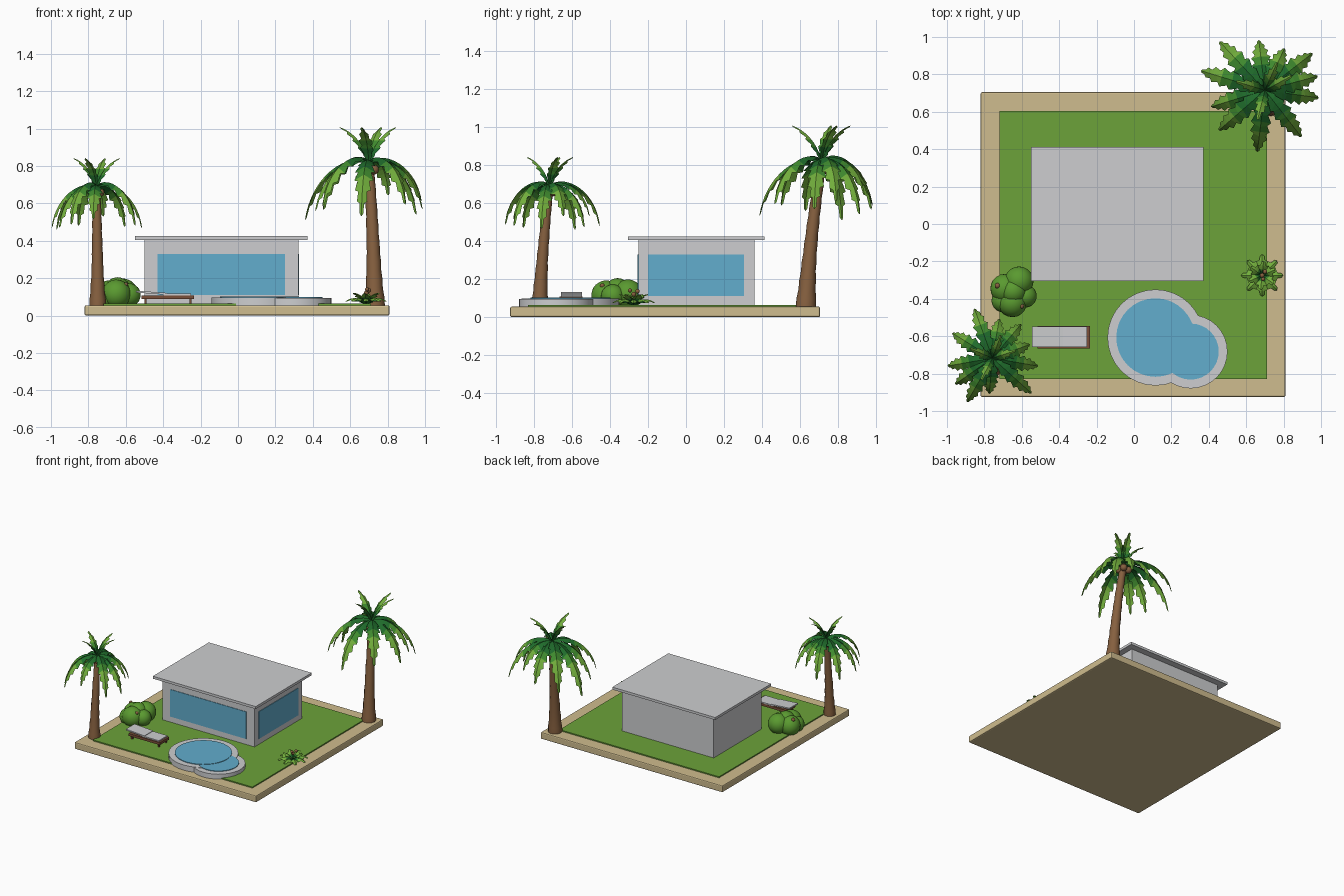
import bpy, bmesh, math, random
from mathutils import Vector, Matrix

if "Cube" in bpy.data.objects:
    bpy.data.objects.remove(bpy.data.objects["Cube"])

random.seed(4)


def mat(name, hexcol):
    m = bpy.data.materials.new(name)
    rgb = [int(hexcol[i:i + 2], 16) / 255 for i in (0, 2, 4)]
    m.diffuse_color = [c / 12.92 if c < 0.04 else ((c + 0.055) / 1.055) ** 2.4 for c in rgb] + [1]
    m.use_nodes = True
    m.node_tree.nodes["Principled BSDF"].inputs["Base Color"].default_value = m.diffuse_color
    return m


SAND = mat("sand", "CFBC8E")
GRASS = mat("grass", "6CA23A")
GREY = mat("pale grey", "CDCED0")
BLUE = mat("water blue", "62ADCD")
WOOD = mat("lounger wood", "7A4F38")
BARK = mat("bark brown", "86603F")
DARK = mat("dark leaf", "1F6B2B")
MID = mat("mid leaf", "3F8A2E")
LIGHT = mat("light leaf", "72AE3C")
BUSH = mat("bush green", "5A9A30")


def finish(name, bm, mats, smooth=None):
    me = bpy.data.meshes.new(name)
    bm.to_mesh(me)
    bm.free()
    ob = bpy.data.objects.new(name, me)
    bpy.context.collection.objects.link(ob)
    for m in mats:
        me.materials.append(m)
    if smooth:
        bpy.ops.object.select_all(action='DESELECT')
        ob.select_set(True)
        bpy.context.view_layer.objects.active = ob
        bpy.ops.object.shade_smooth_by_angle(angle=math.radians(smooth))
    return ob


def box(name, m, x, y, z, bevel=0, tilt=0):
    bm = bmesh.new()
    bmesh.ops.create_cube(bm, size=1)
    size = Vector((x[1] - x[0], y[1] - y[0], z[1] - z[0]))
    mid = Vector((x[0] + x[1], y[0] + y[1], z[0] + z[1])) / 2
    bmesh.ops.scale(bm, vec=size, verts=bm.verts)
    if bevel:
        bmesh.ops.bevel(bm, geom=bm.edges[:], offset=bevel, segments=2, affect='EDGES', profile=0.5)
    bmesh.ops.rotate(bm, matrix=Matrix.Rotation(tilt, 3, 'Y'), verts=bm.verts)
    bmesh.ops.translate(bm, vec=mid, verts=bm.verts)
    return finish(name, bm, [m])


def disc(name, m, x, y, r, z0, z1):
    bm = bmesh.new()
    bmesh.ops.create_cone(bm, cap_ends=True, segments=32, radius1=r, radius2=r, depth=z1 - z0,
                          matrix=Matrix.Translation((x, y, (z0 + z1) / 2)))
    return finish(name, bm, [m], 30)


def balls(name, m, items, sub=2):
    bm = bmesh.new()
    for x, y, z, r in items:
        bmesh.ops.create_icosphere(bm, subdivisions=sub, radius=r, matrix=Matrix.Translation((x, y, z)))
    return finish(name, bm, [m], 60)


def frond(bm, origin, azim, length, e0, e1, width, steps=14, power=0.6):
    """Arching folded leaf with a serrated edge; dark at the root, light at the tip."""
    out = Vector((math.cos(azim), math.sin(azim), 0))
    side = Vector((-out.y, out.x, 0))
    p, rows = Vector(origin), []
    for i in range(steps + 1):
        t = i / steps
        e = math.radians(e0 + (e1 - e0) * t ** power)
        d = out * math.cos(e) + Vector((0, 0, math.sin(e)))
        n = Vector((0, 0, 1)) * math.cos(e) - out * math.sin(e)
        w = width * max(0.04, math.sin(math.pi * (0.08 + 0.92 * t ** 0.85)))
        w *= 1.1 if i % 2 else 0.72
        fwd = d * (length / steps * 0.6 if i % 2 else 0) - n * w * 0.45
        rows.append([bm.verts.new(v) for v in (p - side * w + fwd, p, p + side * w + fwd)])
        p = p + d * length / steps
    for i, (a, b) in enumerate(zip(rows, rows[1:])):
        t = i / steps
        for k in (0, 1):
            f = bm.faces.new((a[k], b[k], b[k + 1], a[k + 1]))
            f.material_index = 0 if t < 0.3 else 1 if t < 0.5 else 2


def palm(name, base, top, r0, r1, tips, droop, k):
    """Leaning ringed trunk, coconuts, drooping fronds and a few upright ones."""
    bm = bmesh.new()
    base, top = Vector(base), Vector(top)
    rings = []
    for i in range(17):
        t = i / 16
        c = base.lerp(top, t)
        c.x += (top.x - base.x) * (t * t - t) * 0.5
        c.y += (top.y - base.y) * (t * t - t) * 0.5
        r = r1 + (r0 - r1) * (0.5 * (1 - t) + 0.5 * (1 - t) ** 5)
        r *= 1.04 if i % 2 else 0.97
        rings.append([bm.verts.new(c + Vector((r * math.cos(a), r * math.sin(a), 0)))
                      for a in (j * math.tau / 12 for j in range(12))])
    for a, b in zip(rings, rings[1:]):
        for j in range(12):
            bm.faces.new((a[j], a[(j + 1) % 12], b[(j + 1) % 12], b[j]))
    bm.faces.new(rings[-1])
    bm.faces.new(rings[0][::-1])
    finish(name + "_trunk", bm, [BARK], 50)

    balls(name + "_coconuts", BARK,
          [(top.x + 0.03 * k * math.cos(a), top.y + 0.03 * k * math.sin(a), top.z - 0.035 * k, 0.024 * k)
           for a in (-2.2, -0.7, 0.9, 2.5)])

    bm = bmesh.new()
    for i, (deg, reach) in enumerate(tips):
        lift = 14 if i % 2 else 0
        frond(bm, top, math.radians(deg), reach / (0.64 + lift * 0.004), 22 + lift, droop, 0.043 * k)
    for deg in (75, 165, 20, 250):
        frond(bm, top, math.radians(deg + random.uniform(-10, 10)), 0.225 * k,
              72, 15, 0.03 * k, 10, 1.2)
    finish(name + "_fronds", bm, [DARK, MID, LIGHT])


# Plot
box("sand_base", SAND, (-0.82, 0.81), (-0.925, 0.705), (0, 0.055), 0.008)
box("lawn", GRASS, (-0.72, 0.71), (-0.83, 0.605), (0.04, 0.064))

# House
box("house_walls", GREY, (-0.50, 0.323), (-0.25, 0.36), (0.055, 0.41))
box("roof_slab", GREY, (-0.55, 0.372), (-0.305, 0.412), (0.405, 0.425))
box("front_window", BLUE, (-0.43, 0.25), (-0.254, -0.248), (0.11, 0.33))
box("side_window", BLUE, (0.320, 0.327), (-0.2, 0.305), (0.11, 0.33))

# Pool: two overlapping round basins
for tag, x, y, r, z in (("large", 0.115, -0.607, 0.257, 0.097), ("small", 0.303, -0.682, 0.197, 0.094)):
    disc(tag + "_pool_rim", GREY, x, y, r, 0.055, z)
    disc(tag + "_pool_water", BLUE, x, y, r - 0.047, z - 0.002, z + 0.005)

# Lounger
box("lounger_frame", WOOD, (-0.515, -0.235), (-0.665, -0.545), (0.088, 0.108))
box("lounger_cushion", GREY, (-0.40, -0.25), (-0.657, -0.547), (0.107, 0.117))
box("lounger_backrest", GREY, (-0.545, -0.38), (-0.657, -0.547), (0.117, 0.127), 0, math.radians(4))
for i, x in enumerate((-0.50, -0.26)):
    for j, y in enumerate((-0.655, -0.565)):
        box("lounger_leg_%d%d" % (i, j), WOOD, (x, x + 0.012), (y, y + 0.012), (0.06, 0.09))

# Round bush with berries
balls("bush", BUSH, [(-0.615, -0.305, 0.12, 0.078), (-0.69, -0.345, 0.11, 0.078),
                     (-0.65, -0.42, 0.115, 0.078), (-0.582, -0.385, 0.11, 0.062),
                     (-0.645, -0.36, 0.135, 0.07), (-0.70, -0.41, 0.10, 0.062)], 3)
balls("bush_berries", BARK, [(-0.73, -0.33, 0.172, 0.015), (-0.60, -0.44, 0.165, 0.013)])

# Low leafy plant
bm = bmesh.new()
for ring, (count, length, e0, e1) in enumerate(((8, 0.125, 45, -45), (6, 0.10, 65, 0))):
    for i in range(count):
        frond(bm, (0.685, -0.275, 0.064), (i + ring * 0.4) * math.tau / count, length, e0, e1, 0.034, 8, 1)
finish("low_plant_leaves", bm, [DARK, MID, LIGHT])
balls("low_plant_berries", BARK, [(0.685, -0.275, 0.12, 0.013), (0.70, -0.255, 0.135, 0.012),
                                  (0.69, -0.295, 0.14, 0.011)])

# Palms: (direction, reach) of each drooping frond
palm("front_palm", (-0.75, -0.77, 0.05), (-0.757, -0.717, 0.69), 0.046, 0.021,
     [(190, 0.24), (240, 0.28), (265, 0.19), (318, 0.29), (350, 0.245), (20, 0.22),
      (50, 0.235), (110, 0.29), (148, 0.25), (80, 0.22), (215, 0.24)], -86, 0.93)
palm("back_palm", (0.732, 0.63, 0.05), (0.70, 0.715, 0.82), 0.055, 0.025,
     [(163, 0.345), (133, 0.36), (97, 0.26), (65, 0.25), (38, 0.31), (15, 0.295), (-8, 0.28),
      (-52, 0.32), (-97, 0.32), (-139, 0.33), (-163, 0.29)], -84, 1.15)
